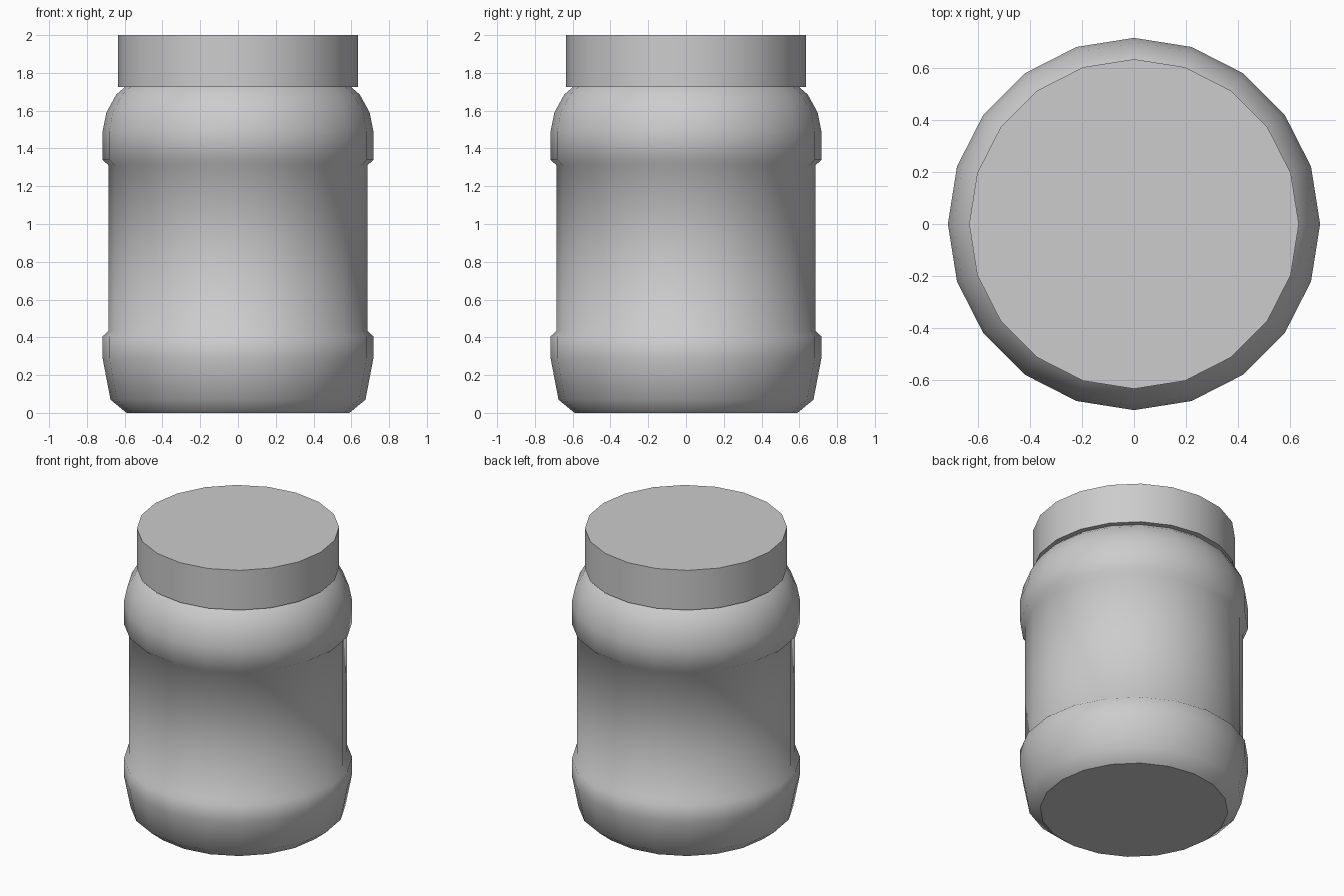
import bpy
import bmesh
from math import cos, sin, tau

SIDES = 20

cube = bpy.data.objects.get("Cube")
if cube:
    bpy.data.objects.remove(cube, do_unlink=True)


def make_material(name, value):
    mat = bpy.data.materials.new(name)
    mat.use_nodes = True
    color = (value, value, value, 1)
    mat.diffuse_color = color
    mat.node_tree.nodes["Principled BSDF"].inputs["Base Color"].default_value = color
    return mat


def lathe(name, profile, mat):
    """Turn a (radius, height) profile into a closed solid with smooth sides and flat caps."""
    bm = bmesh.new()
    rings = [[bm.verts.new((r * cos(tau * i / SIDES), r * sin(tau * i / SIDES), z))
              for i in range(SIDES)] for r, z in profile]
    for low, high in zip(rings, rings[1:]):
        for i in range(SIDES):
            j = (i + 1) % SIDES
            bm.faces.new((low[i], low[j], high[j], high[i])).smooth = True
    for cap in (bm.faces.new(rings[0][::-1]), bm.faces.new(rings[-1])):
        cap.smooth = False
        for edge in cap.edges:
            edge.smooth = False
    mesh = bpy.data.meshes.new(name)
    bm.to_mesh(mesh)
    bm.free()
    mesh.materials.append(mat)
    obj = bpy.data.objects.new(name, mesh)
    bpy.context.collection.objects.link(obj)
    return obj


grey = make_material("light_grey", 0.604)

# Jar body: tapered foot, lower band, recessed waist, upper band, rounded shoulder
lathe("jar_body", [
    (0.59, 0), (0.675, 0.07), (0.717, 0.29), (0.717, 0.405),
    (0.685, 0.435), (0.685, 1.31), (0.717, 1.34), (0.717, 1.49),
    (0.697, 1.59), (0.645, 1.685), (0.6, 1.724),
], grey)

# Flat screw lid
lathe("lid", [(0.635, 1.724), (0.635, 2)], grey)
